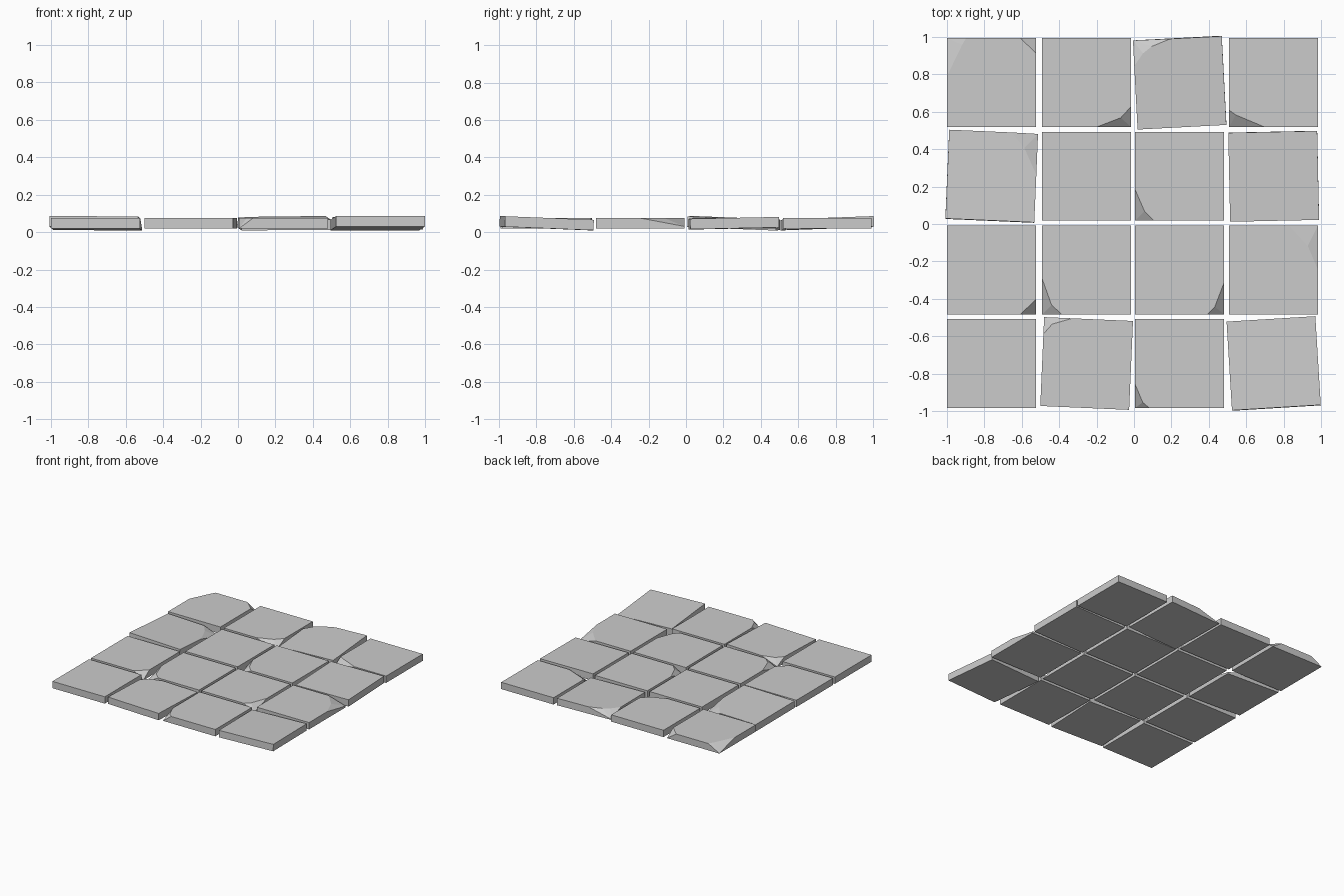
import bpy, bmesh
from math import radians
from mathutils import Vector, Euler

if "Cube" in bpy.data.objects:
    bpy.data.objects.remove(bpy.data.objects["Cube"])

W, T = 0.475, 0.056          # tile width and thickness
H = W / 2
XS = [-0.76, -0.253, 0.244, 0.746]
YS = [0.755, 0.255, -0.245, -0.745]

# Rotated / tilted tiles (row, column): x, y, z degrees
TILT = {
    (0, 2): (2.1, -0.4, 3.0),
    (1, 0): (-2.3, 0.4, -2.5),
    (1, 3): (1.2, -0.2, 1.2),
    (3, 1): (0, 0, -2.5),
    (3, 3): (-2.3, 0, 3.5),
}

# Chipped corners (row, column): corner signs, depth, outline as offsets inward from the corner
CHIPS = {
    (0, 0): [(-1, 1, 0.055, [(0, .20), (.08, .035), (.10, 0)]),
             (1, 1, 0.055, [(.085, 0), (0, .08)])],
    (0, 1): [(1, -1, 0.055, [(.185, 0), (.055, .05), (0, .11)])],
    (0, 2): [(-1, 1, 0.05, [(0, .135), (.05, .07), (.10, .035), (.20, 0)])],
    (0, 3): [(-1, -1, 0.055, [(0, .09), (.035, .065), (.19, 0)])],
    (1, 0): [(1, 1, 0.045, [(.14, 0), (.07, .08), (0, .22)])],
    (1, 2): [(-1, -1, 0.055, [(0, .165), (.05, .05), (.10, 0)])],
    (2, 0): [(1, -1, 0.055, [(.085, 0), (0, .08)])],
    (2, 1): [(-1, -1, 0.055, [(0, .19), (.05, .05), (.105, 0)])],
    (2, 2): [(1, -1, 0.055, [(.09, 0), (.05, .04), (0, .17)])],
    (2, 3): [(1, 1, 0.045, [(.155, 0), (.055, .11), (0, .24)])],
    (3, 1): [(-1, 1, 0.05, [(0, .09), (.045, .035), (.15, 0)])],
    (3, 2): [(-1, -1, 0.055, [(0, .125), (.04, .03), (.075, 0)])],
}


def chip(bm, sx, sy, depth, outline):
    """Slice a corner off with one plane per outline segment."""
    corner = Vector((sx * H, sy * H, T / 2 - depth))
    pts = [Vector((sx * (H - a), sy * (H - b), T / 2)) for a, b in outline]
    for p, q in zip(pts, pts[1:]):
        n = (q - p).cross(corner - p).normalized()
        if n.z < 0:
            n = -n
        bmesh.ops.bisect_plane(bm, geom=bm.verts[:] + bm.edges[:] + bm.faces[:],
                               dist=1e-6, plane_co=p, plane_no=n, clear_outer=True)
        bmesh.ops.holes_fill(bm, edges=[e for e in bm.edges if e.is_boundary], sides=0)


# Paving tiles
for r, y in enumerate(YS):
    for c, x in enumerate(XS):
        bm = bmesh.new()
        bmesh.ops.create_cube(bm, size=1)
        bmesh.ops.scale(bm, vec=(W, W, T), verts=bm.verts)
        for args in CHIPS.get((r, c), []):
            chip(bm, *args)
        bmesh.ops.recalc_face_normals(bm, faces=bm.faces)
        name = f"tile_row{r + 1}_column{c + 1}"
        mesh = bpy.data.meshes.new(name)
        bm.to_mesh(mesh)
        bm.free()
        ob = bpy.data.objects.new(name, mesh)
        ob.location = (x, y, 0.0475)
        ob.rotation_euler = Euler([radians(a) for a in TILT.get((r, c), (0, 0, 0))])
        bpy.context.collection.objects.link(ob)
